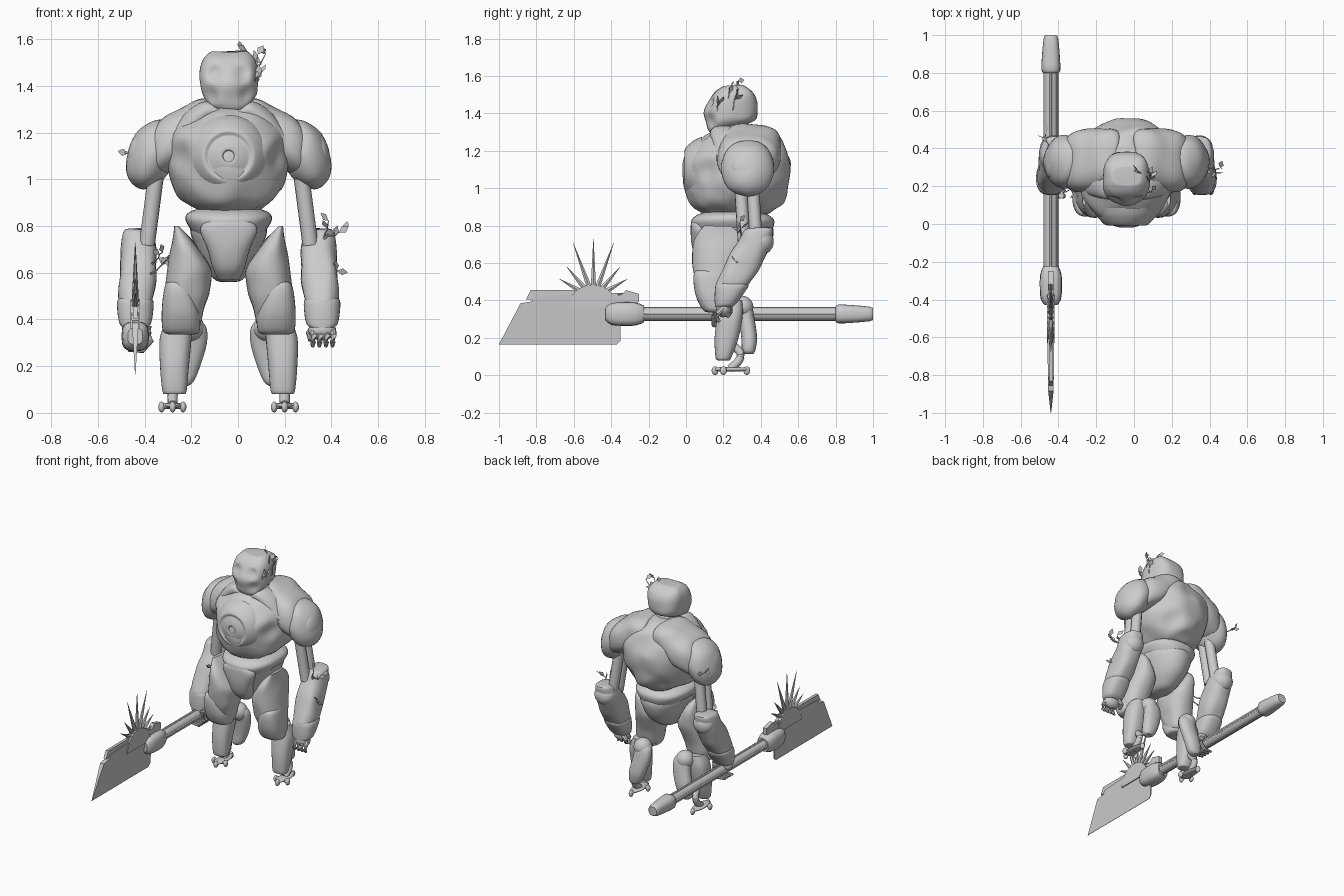
import bpy, bmesh, math, random
from mathutils import Vector, Matrix, noise

if "Cube" in bpy.data.objects:
    bpy.data.objects.remove(bpy.data.objects["Cube"])
random.seed(4)
CX = -.04            # the figure's own centre line
parts = []

stone = bpy.data.materials.new("plain grey")
stone.use_nodes = True
GREY = (.6, .6, .6, 1)
stone.diffuse_color = GREY
stone.node_tree.nodes["Principled BSDF"].inputs["Base Color"].default_value = GREY


def finish(name, bm, side=1):
    """Turn a bmesh built around x = 0 into a part on the given side."""
    for v in bm.verts:
        v.co.x = CX + side * v.co.x
    bmesh.ops.recalc_face_normals(bm, faces=bm.faces)
    mesh = bpy.data.meshes.new(name)
    bm.to_mesh(mesh)
    bm.free()
    mesh.materials.append(stone)
    ob = bpy.data.objects.new(name, mesh)
    bpy.context.collection.objects.link(ob)
    parts.append(ob)
    return ob


def spline(p, steps):
    """Smoothly interpolated tuples through the given tuples."""
    p = [Vector(q) for q in p]
    out = []
    for i in range(len(p) - 1):
        a, b, c, d = p[max(i - 1, 0)], p[i], p[i + 1], p[min(i + 2, len(p) - 1)]
        for k in range(steps):
            t = k / steps
            out.append(b + (c - a) * (t / 2) + (a * 2 - b * 5 + c * 4 - d) * (t * t / 2)
                       + (b * 3 - a - c * 3 + d) * (t ** 3 / 2))
    return out + [p[-1]]


def bridge(bm, loops):
    """Skin equal loops of vertices and close both ends."""
    for lo, hi in zip(loops, loops[1:]):
        for k in range(len(lo)):
            j = (k + 1) % len(lo)
            bm.faces.new((lo[k], lo[j], hi[j], hi[k]))
    bm.faces.new(loops[0])
    bm.faces.new(loops[-1])


def loft(name, rings, side=1, axis="z", power=2, seg=32, steps=4, rough=0):
    """Skin rings (along, centre u, centre v, radius u, radius v)."""
    bm = bmesh.new()
    loops = []
    for a, u, v, ru, rv in spline(rings, steps):
        loop = []
        for k in range(seg):
            t = math.tau * k / seg
            c, s = math.cos(t), math.sin(t)
            pu = u + max(ru, .002) * math.copysign(abs(c) ** (2 / power), c)
            pv = v + max(rv, .002) * math.copysign(abs(s) ** (2 / power), s)
            co = Vector({"z": (pu, pv, a), "x": (a, pu, pv), "y": (pu, a, pv)}[axis])
            if rough:
                co += noise.noise_vector(co * 9) * rough
            loop.append(bm.verts.new(co))
        loops.append(loop)
    bridge(bm, loops)
    return finish(name, bm, side)


def blob(name, centre, size, side=1, tilt=0, rough=0):
    bm = bmesh.new()
    bmesh.ops.create_uvsphere(bm, u_segments=28, v_segments=18, radius=1)
    bmesh.ops.transform(bm, verts=bm.verts, matrix=Matrix.Translation(centre)
                        @ Matrix.Rotation(tilt, 4, "Y") @ Matrix.Diagonal((*size, 1)))
    for v in bm.verts:
        v.co += noise.noise_vector(v.co * 9) * rough
    return finish(name, bm, side)


def dent(ob, centre, radius, push):
    """Push a soft hollow or bump into a part."""
    centre = Vector(centre) + Vector((CX, 0, 0))
    for v in ob.data.vertices:
        f = 1 - (v.co - centre).length / radius
        if f > 0:
            v.co += Vector(push) * (f * f * (3 - 2 * f))


def rod(name, points, radii, side=1, seg=12):
    """A round bar through points, with one radius for each point."""
    bm = bmesh.new()
    pts = [Vector(p) for p in points]
    loops = []
    for i, p in enumerate(pts):
        d = (pts[min(i + 1, len(pts) - 1)] - pts[max(i - 1, 0)]).normalized()
        q = d.to_track_quat("Z", "Y")
        loops.append([bm.verts.new(p + q @ Vector((math.cos(t), math.sin(t), 0)) * radii[i])
                      for t in (math.tau * k / seg for k in range(seg))])
    bridge(bm, loops)
    return finish(name, bm, side)


def sprig(name, base, tip, side=1, leaves=3):
    """A crooked twig with small pointed leaves."""
    base, tip = Vector(base), Vector(tip)
    path = [base.lerp(tip, k / 4) + Vector([random.uniform(-.008, .008) for _ in "xyz"])
            for k in range(5)]
    rod(name + "_twig", path, [.005, .004, .003, .003, .002], side, 5)
    bm = bmesh.new()
    for k in range(leaves):
        root = path[4 - k % 3]
        d = Vector([random.uniform(-1, 1) for _ in "xyz"]).normalized() + (tip - base).normalized()
        d = d.normalized() * random.uniform(.04, .055)
        w = d.cross(Vector((random.random(), 1, .3))).normalized() * .016
        bm.faces.new([bm.verts.new(c) for c in
                      (root, root + d * .5 + w, root + d, root + d * .5 - w)])
    finish(name + "_leaves", bm, side)


# Torso, with a soft round boss on the chest
torso = loft("torso", [(.855, 0, .27, .08, .13), (.87, 0, .27, .13, .185), (.92, 0, .272, .2, .245),
                       (1, 0, .274, .245, .273), (1.1, 0, .277, .262, .284),
                       (1.2, 0, .285, .25, .262), (1.28, 0, .3, .17, .2), (1.33, 0, .3, .09, .11)],
             power=2.15, seg=64, steps=6, rough=.014)
dent(torso, (0, .56, 1.24), .12, (0, -.025, 0))
for sx in (1, -1):
    dent(torso, (sx * .2, .1, 1.1), .09, (-sx * .02, .02, 0))
    dent(torso, (sx * .12, .5, .95), .1, (0, -.02, 0))
boss = [(.175, .085), (.16, .05), (.14, .022), (.12, .001), (.105, -.007), (.09, -.001),
        (.08, -.004), (.06, -.012), (.035, -.018), (.025, -.014), (.02, .005), (.012, .008)]
loft("chest_boss", [(y, 0, 1.1, r, r) for r, y in boss], axis="y", steps=3, seg=40)
loft("chest_keystone", [(1.2, 0, .07, .045, .035), (1.22, 0, .075, .034, .03),
                        (1.26, 0, .115, .015, .03)], power=4, steps=2)
loft("neck", [(1.24, 0, .27, .1, .1), (1.36, 0, .25, .075, .08)], steps=1)

# Head, with hollow eyes and cheeks
head = loft("head", [(1.305, 0, .17, .06, .045), (1.325, 0, .195, .085, .08),
                     (1.37, 0, .238, .115, .13), (1.45, 0, .245, .122, .138),
                     (1.51, 0, .255, .112, .108), (1.545, 0, .255, .085, .06),
                     (1.55, 0, .255, .06, .04)], power=2.7, seg=48, steps=6, rough=.01)
for sx in (1, -1):
    dent(head, (sx * .06, .12, 1.455), .055, (0, .025, 0))
    dent(head, (sx * .085, .12, 1.36), .06, (-sx * .012, .015, 0))
dent(head, (0, .11, 1.4), .06, (0, -.01, 0))

# Pelvis with belt and front plate
loft("pelvis", [(.56, 0, .23, .03, .05), (.575, 0, .23, .065, .1), (.64, 0, .25, .11, .165),
                (.72, 0, .255, .145, .205), (.79, 0, .255, .165, .21), (.87, 0, .26, .13, .15)])
loft("belt", [(.74, 0, .25, .125, .18), (.775, 0, .25, .155, .21), (.825, 0, .25, .185, .222),
              (.855, 0, .25, .176, .195), (.872, 0, .25, .14, .15)], power=2.4)
loft("groin_plate", [(.57, 0, .15, .045, .05), (.62, 0, .115, .068, .06), (.7, 0, .085, .09, .055),
                     (.78, 0, .07, .122, .045), (.82, 0, .07, .1, .04),
                     (.85, 0, .09, .06, .03)], power=2.3)

for side, word in ((1, "left_"), (-1, "right_")):
    # Shoulder mantle and pads
    loft(word + "mantle", [(.03, .385, 1.25, .06, .04), (.05, .375, 1.255, .11, .08),
                           (.12, .35, 1.235, .155, .108), (.2, .335, 1.185, .165, .12),
                           (.29, .33, 1.14, .155, .115), (.35, .33, 1.1, .1, .07)],
         side, "x", 2.6, rough=.012)
    loft(word + "collar", [(.02, .18, 1.275, .04, .02), (.09, .2, 1.295, .07, .04),
                           (.17, .235, 1.235, .09, .065), (.24, .25, 1.15, .085, .07)], side, "x", 2.3)
    blob(word + "shoulder_pad", (.33, .33, 1.11), (.098, .145, .155), side, -.35, .01)
    blob(word + "shoulder_disc", (.395, .32, 1.12), (.035, .08, .08), side, -.25)

    # Upper arm bars and forearm
    for k, y in enumerate((.29, .355)):
        rod(f"{word}arm_bar_{k}", [(.308, y, 1.04), (.35, y + .02, .72)], [.034, .034], side)
    loft(word + "forearm", [(.79, .383, .4, .045, .045), (.775, .385, .39, .066, .075),
                            (.7, .387, .36, .075, .09), (.6, .39, .305, .077, .102),
                            (.5, .395, .255, .073, .09), (.47, .398, .24, .067, .08)],
         side, power=2.6, rough=.01)
    blob(word + "elbow_pad", (.385, .405, .715), (.072, .064, .07), side)
    loft(word + "cuff", [(.495, .4, .25, .066, .078), (.475, .4, .245, .078, .088),
                         (.42, .4, .225, .075, .072), (.38, .4, .21, .066, .056),
                         (.365, .4, .2, .05, .045)], side, power=2.5)

    # Hand: four fingers and a thumb, curled round the shaft on the right
    grip = side < 0
    blob(word + "palm", (.4, .2, .355), (.058, .04, .045), side)
    for k in range(4):
        x, y = .36 + k * .028, .15 + k * .028
        if grip:
            path = [(.345, y, .37), (.335, y, .31), (.37, y, .268), (.43, y, .27)]
        else:
            path = [(x, .2, .36), (x + .004, .17, .33), (x + .002, .165, .305), (x, .18, .285)]
        rod(f"{word}finger_{k}", path, [.016, .015, .013, .008], side, 8)
    rod(word + "thumb", [(.37, .23, .37), (.345, .235, .34), (.35, .22, .31)],
        [.02, .016, .01], side, 8)

    # Thigh and knee
    loft(word + "thigh", [(.35, .2, .18, .05, .045), (.37, .2, .18, .074, .07),
                          (.45, .19, .168, .089, .1), (.53, .177, .17, .098, .125),
                          (.62, .168, .18, .09, .145), (.72, .192, .18, .05, .14),
                          (.8, .22, .17, .01, .07)], side, power=2.4, rough=.008)
    loft(word + "knee_pad", [(.335, .2, .17, .05, .045), (.35, .203, .16, .078, .07),
                             (.42, .205, .14, .082, .086), (.5, .213, .122, .068, .082),
                             (.55, .22, .115, .05, .07), (.562, .222, .115, .03, .05)],
         side, power=2.5)

    # Shin, calf and foot
    loft(word + "shin", [(.08, .232, .2, .04, .03), (.095, .232, .2, .052, .042),
                         (.2, .232, .217, .062, .064), (.32, .227, .235, .068, .068),
                         (.4, .21, .24, .055, .06)], side, power=2.5)
    blob(word + "calf_joint", (.165, .3, .365), (.06, .06, .06), side)
    loft(word + "calf", [(.115, .2, .335, .025, .025), (.135, .195, .335, .045, .036),
                         (.2, .18, .338, .058, .042), (.3, .155, .325, .062, .042),
                         (.37, .152, .31, .055, .042), (.405, .155, .3, .02, .02)], side, power=2.2)
    rod(word + "ankle", spline([(.22, .24, .17), (.235, .29, .12), (.24, .28, .075),
                                (.24, .235, .035)], 4), [.022] * 13, side)
    loft(word + "foot_plate", [(.15, .24, .032, .01, .008), (.19, .24, .032, .034, .012),
                               (.27, .24, .032, .036, .012), (.335, .24, .032, .01, .008)], side, "y")
    rod(word + "toe_bar", [(.195, .2, .03), (.285, .2, .03)], [.013, .013], side)
    for k, (x, y) in enumerate(((.195, .2), (.287, .2), (.24, .155), (.24, .325))):
        blob(f"{word}toe_{k}", (x, y, .025), (.014, .018, .023), side)

# Polearm: the shaft, its end cap and the collar of the blade
WX, WZ = .4, .328
rod("shaft", [(WX, -.3, WZ), (WX, .84, WZ)], [.036, .036], -1, 10)
for k in range(4):
    dx, dz = ((.03, 0), (-.03, 0), (0, .03), (0, -.03))[k]
    rod(f"shaft_rib_{k}", [(WX + dx, -.25, WZ + dz), (WX + dx, .82, WZ + dz)], [.009, .009], -1, 6)
loft("shaft_cap", [(y, WX, WZ, r, r) for y, r in
                   ((.8, .04), (.815, .05), (.88, .048), (.98, .039), (1, .03))], -1, "y", 2.5, steps=2)
loft("blade_collar", [(y, WX, WZ, r * .92, r) for y, r in
                      ((-.43, .035), (-.4, .058), (-.34, .064), (-.27, .062), (-.225, .045))],
     -1, "y", 3, seg=16, steps=2)


def plate(name, outline, thick, keen=0):
    """A flat plate in the y-z plane; a keen plate thins downward to an edge."""
    bm = bmesh.new()
    bridge(bm, [[bm.verts.new((WX + sgn * thick * (1 - keen * (.43 - z) / .265), y, z))
                 for y, z in outline] for sgn in (1, -1)])
    return finish(name, bm, -1)


# Blade body with a keen lower edge, back strip and spiked crest
plate("blade", [(-1, .165), (-.885, .385), (-.825, .395), (-.81, .42), (-.62, .43),
                (-.38, .43), (-.35, .3), (-.35, .185), (-.37, .165)], .017, .93)
plate("blade_back", [(-.855, .405), (-.83, .455), (-.6, .455), (-.55, .41)], .01)
plate("blade_hook", [(-.42, .37), (-.4, .44), (-.35, .425), (-.32, .455), (-.25, .435),
                     (-.25, .392), (-.3, .38)], .014)
plate("crest_disc", [(-.5 + .13 * math.cos(t), .36 + .125 * math.sin(t))
                     for t in (math.pi * k / 16 for k in range(17))], .02)
for k in range(9):
    t = math.radians(10 + 20 * k)
    reach = .17 + .15 * math.sin(t) ** 4 + .03 * (k % 2)
    d = Vector((0, math.cos(t), math.sin(t)))
    root = Vector((WX, -.495, .41))
    rod(f"crest_spike_{k}", [root + d * .05, root + d * .1, root + d * reach],
        [.016, .014, .001], -1, 6)

# Twigs and leaves growing out of the cracks
for k, (base, tip, side) in enumerate((
        ((.1, .2, 1.42), (.13, .24, 1.54), 1), ((.1, .24, 1.47), (.06, .28, 1.58), 1),
        ((.1, .16, 1.4), (.14, .18, 1.46), 1), ((.11, .25, 1.4), (.15, .28, 1.54), 1),
        ((.4, .3, .74), (.5, .29, .79), 1), ((.4, .3, .72), (.42, .28, .82), 1),
        ((.45, .28, .6), (.465, .27, .61), 1), ((.33, .22, .6), (.26, .17, .65), -1),
        ((.33, .24, .64), (.28, .16, .69), -1), ((.41, .4, 1.1), (.43, .48, 1.11), -1))):
    sprig(f"sprig_{k}", base, tip, side)

# Smooth shading with sharp creases
bpy.ops.object.select_all(action="DESELECT")
for ob in parts:
    ob.select_set(True)
bpy.context.view_layer.objects.active = parts[0]
bpy.ops.object.shade_smooth_by_angle(angle=math.radians(40))
